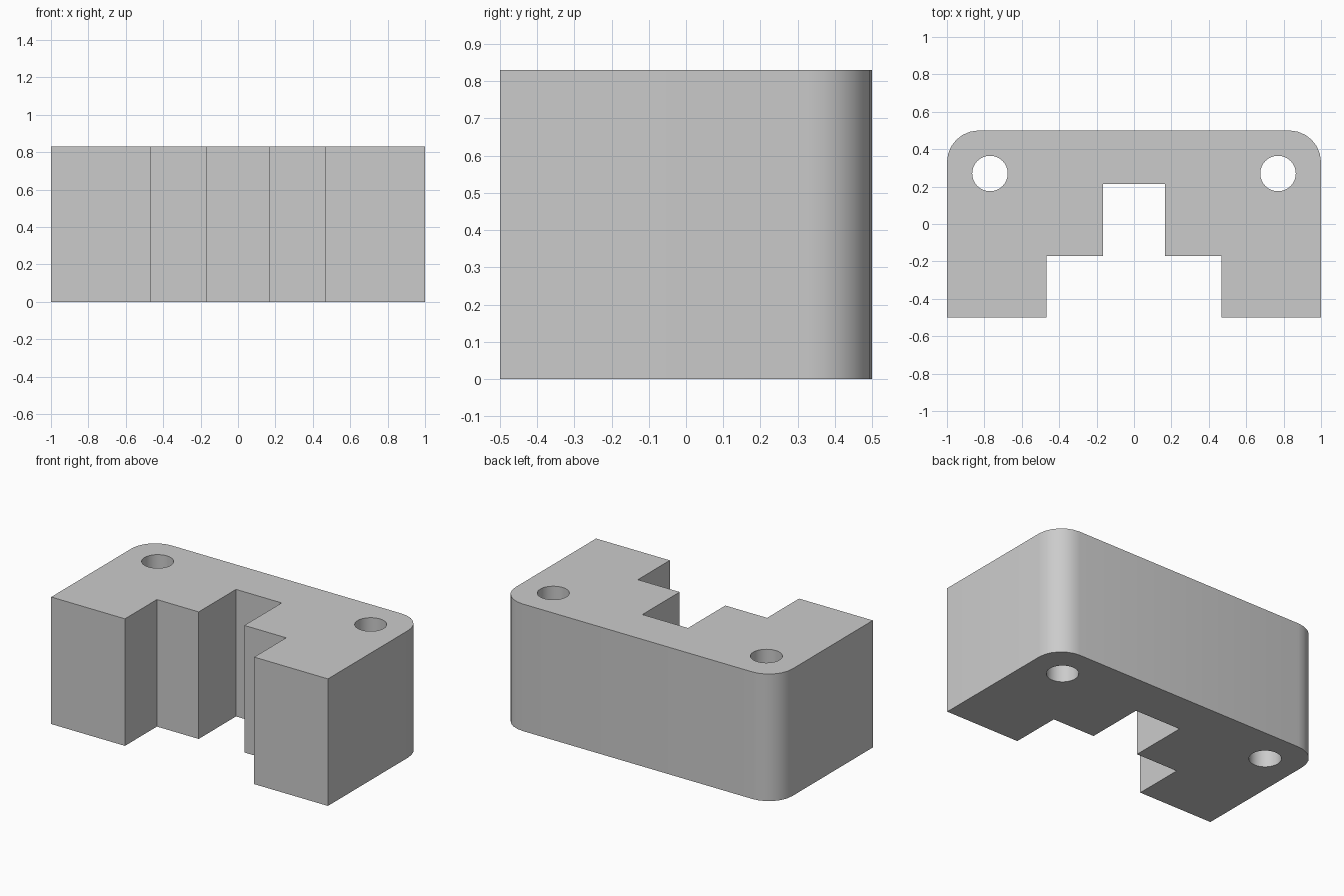
import bpy
import bmesh
from math import cos, sin, pi, radians

HEIGHT = 0.83
CORNER = 0.17
HOLE_X, HOLE_Y, HOLE_R = 0.77, 0.27, 0.095

cube = bpy.data.objects.get("Cube")
if cube:
    bpy.data.objects.remove(cube, do_unlink=True)

grey = bpy.data.materials.new("plain grey")
grey.use_nodes = True
colour = (0.6, 0.6, 0.6, 1)
grey.diffuse_color = colour
grey.node_tree.nodes["Principled BSDF"].inputs["Base Color"].default_value = colour


def prism(name, outline, bottom, top):
    """Extrude a flat outline into an upright solid."""
    bm = bmesh.new()
    face = bm.faces.new([bm.verts.new((x, y, bottom)) for x, y in outline])
    result = bmesh.ops.extrude_face_region(bm, geom=[face])
    verts = [v for v in result["geom"] if isinstance(v, bmesh.types.BMVert)]
    bmesh.ops.translate(bm, verts=verts, vec=(0, 0, top - bottom))
    bmesh.ops.recalc_face_normals(bm, faces=bm.faces)
    mesh = bpy.data.meshes.new(name)
    bm.to_mesh(mesh)
    bm.free()
    mesh.materials.append(grey)
    obj = bpy.data.objects.new(name, mesh)
    bpy.context.collection.objects.link(obj)
    return obj


def arc(cx, cy, radius, start, end, steps):
    angles = [start + (end - start) * i / steps for i in range(steps + 1)]
    return [(cx + radius * cos(a), cy + radius * sin(a)) for a in angles]


# Right-hand half of the outline: stepped slot, foot, rounded back corner
half = [(0.165, 0.215), (0.165, -0.17), (0.467, -0.17), (0.467, -0.5), (1, -0.5)]
half += arc(1 - CORNER, 0.5 - CORNER, CORNER, 0, pi / 2, 6)
outline = half + [(-x, y) for x, y in reversed(half)]
block = prism("slotted_block", outline, 0, HEIGHT)

# Two vertical through holes
for side, x in (("left", HOLE_X), ("right", -HOLE_X)):
    circle = arc(x, HOLE_Y, HOLE_R, 0, 2 * pi, 32)[:-1]
    cutter = prism(side + "_hole_cutter", circle, -0.1, HEIGHT + 0.1)
    cutter.hide_render = True
    cutter.hide_set(True)
    cutter.display_type = 'WIRE'
    cut = block.modifiers.new(side + "_hole", 'BOOLEAN')
    cut.operation = 'DIFFERENCE'
    cut.solver = 'EXACT'
    cut.object = cutter

# Apply the cuts, then drop the cutters
bpy.context.view_layer.objects.active = block
block.select_set(True)
for modifier in list(block.modifiers):
    cutter = modifier.object
    bpy.ops.object.modifier_apply(modifier=modifier.name)
    bpy.data.objects.remove(cutter, do_unlink=True)

# Smooth corners and holes, crisp edges elsewhere
bpy.ops.object.shade_smooth_by_angle(angle=radians(30))
